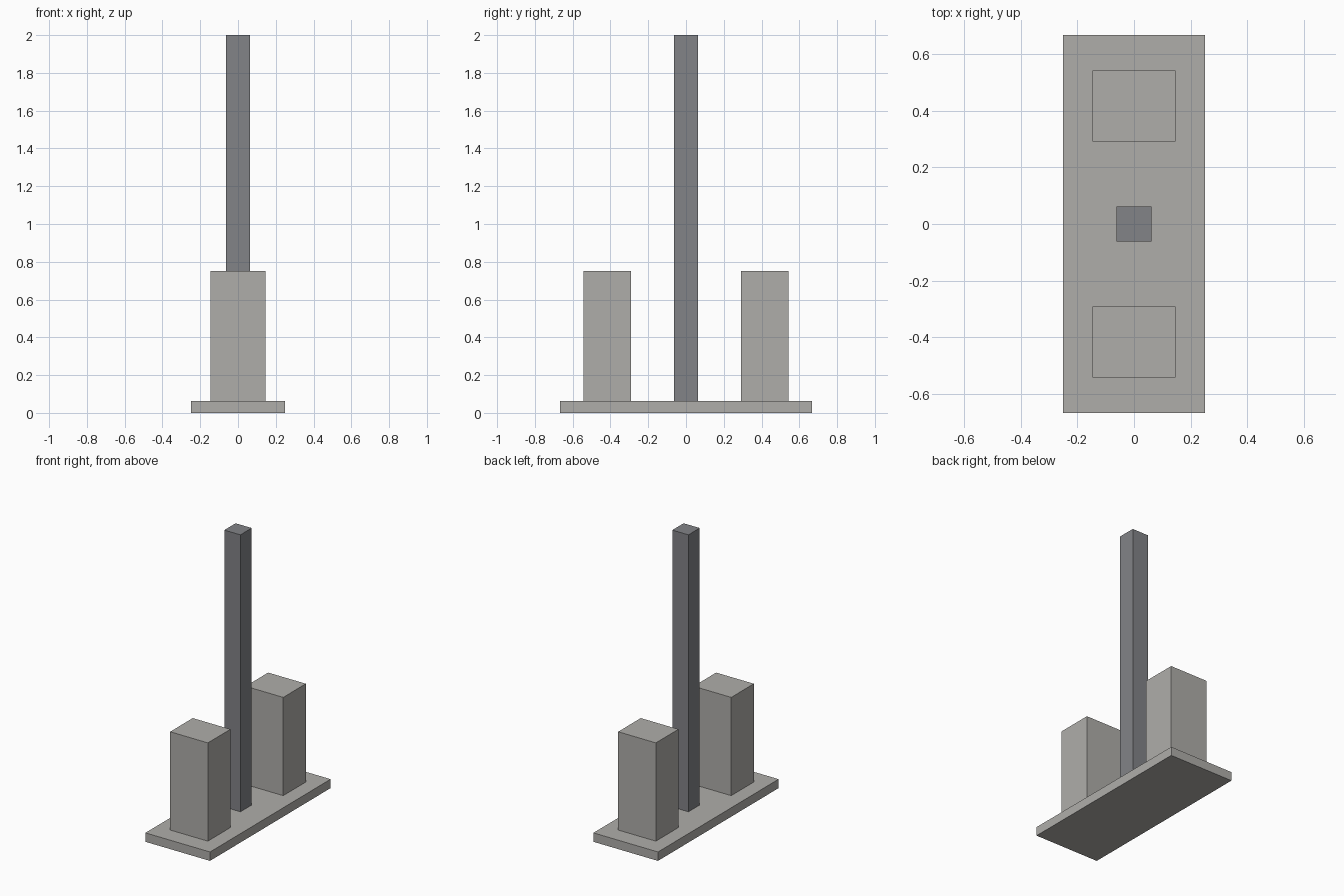
import bpy

if "Cube" in bpy.data.objects:
    bpy.data.objects.remove(bpy.data.objects["Cube"])


def material(name, rgb):
    m = bpy.data.materials.new(name)
    m.diffuse_color = (*rgb, 1.0)
    m.use_nodes = True
    m.node_tree.nodes["Principled BSDF"].inputs["Base Color"].default_value = m.diffuse_color
    return m


def box(name, size, y, bottom, mat):
    """Upright box with its underside centred at (0, y, bottom)."""
    bpy.ops.mesh.primitive_cube_add(size=1, location=(0, y, bottom + size[2] / 2))
    ob = bpy.context.object
    ob.name = name
    ob.scale = size
    bpy.ops.object.transform_apply(location=False, rotation=False, scale=True)
    ob.data.materials.append(mat)
    return ob


stone = material("warm grey stone", (0.43, 0.42, 0.40))
steel = material("dark grey steel", (0.223, 0.227, 0.242))

BASE_H = 0.0625
BLOCK_TOP = 0.75

# Flat base slab
box("base_slab", (0.5, 1.3333, BASE_H), 0, 0, stone)

# Tall square post in the middle
box("centre_post", (0.125, 0.125, 2.0 - BASE_H), 0, BASE_H, steel)

# Matching blocks in front of and behind the post
for name, side in (("front_block", -1), ("back_block", 1)):
    box(name, (0.2917, 0.25, BLOCK_TOP - BASE_H), side * 0.4167, BASE_H, stone)
